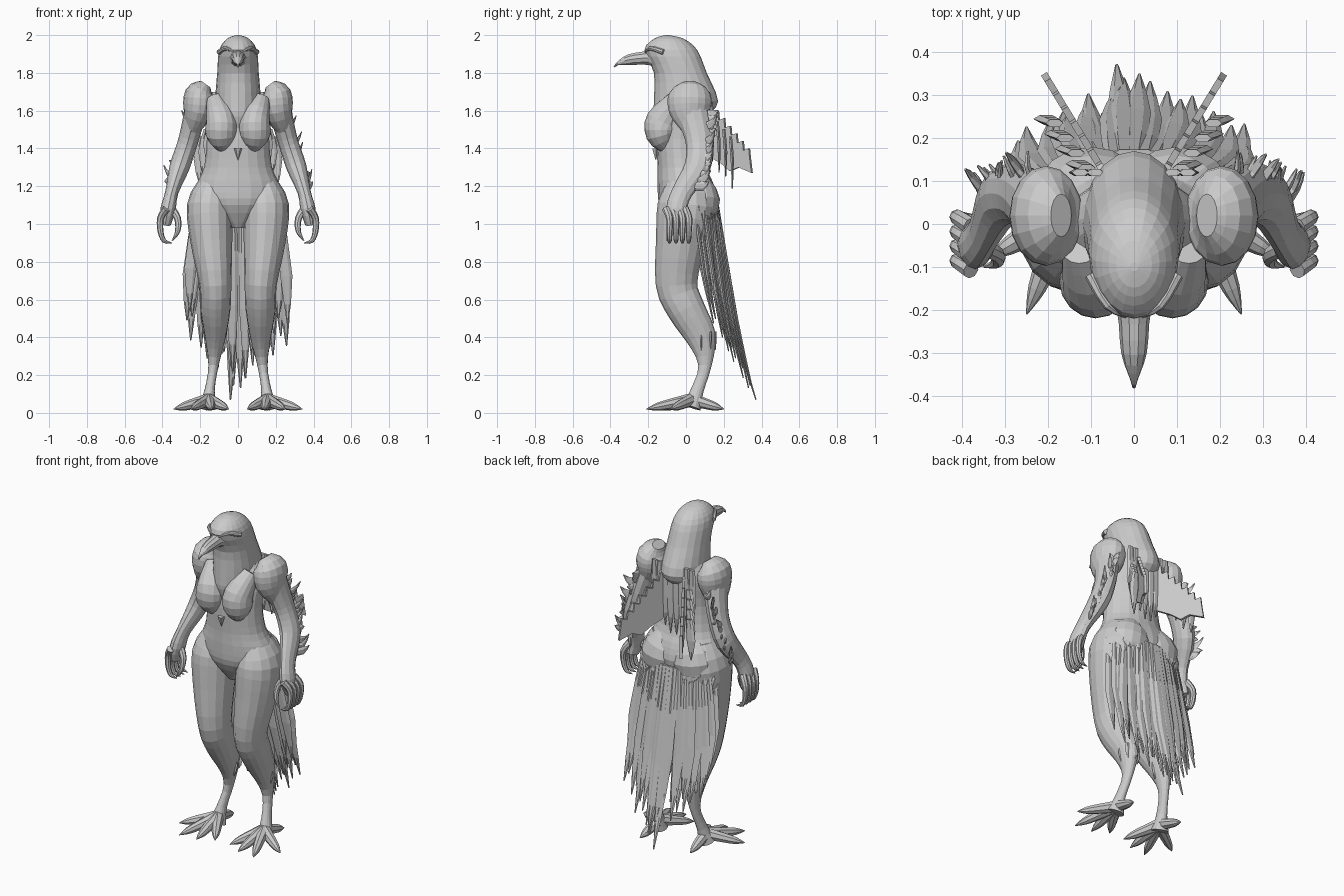
import bpy, bmesh, math, random
from mathutils import Vector

random.seed(4)
if "Cube" in bpy.data.objects:
    bpy.data.objects.remove(bpy.data.objects["Cube"])

grey = bpy.data.materials.new("plain grey")
grey.use_nodes = True
COLOUR = (0.6, 0.6, 0.6, 1)
grey.diffuse_color = COLOUR
grey.node_tree.nodes["Principled BSDF"].inputs["Base Color"].default_value = COLOUR
ACROSS, FORWARD, UP = Vector((1, 0, 0)), Vector((0, 1, 0)), Vector((0, 0, 1))
SIDES = {"left": 1, "right": -1}


def finish(name, bm):
    bmesh.ops.recalc_face_normals(bm, faces=bm.faces)
    mesh = bpy.data.meshes.new(name)
    bm.to_mesh(mesh)
    bm.free()
    mesh.materials.append(grey)
    part = bpy.data.objects.new(name, mesh)
    bpy.context.collection.objects.link(part)
    return part


def spline(rings, steps):
    """Smoothly interpolate rings of x, y, z, width, depth."""
    rings = [Vector(ring) for ring in rings]
    smooth = []
    for i, (before, after) in enumerate(zip(rings, rings[1:])):
        slope_in = (after - rings[max(i - 1, 0)]) / 2
        slope_out = (rings[min(i + 2, len(rings) - 1)] - before) / 2
        for k in range(steps):
            t = k / steps
            ease = t * t * (3 - 2 * t)
            smooth.append(before.lerp(after, ease) + slope_in * t * (1 - t)**2
                          - slope_out * t * t * (1 - t))
    return smooth + [rings[-1]]


def loft(name, rings, depth_axis=None, sides=16, steps=3):
    """Skin elliptical rings; without a depth axis they stay level."""
    path = spline(rings, steps)
    bm = bmesh.new()
    loops = []
    for i, ring in enumerate(path):
        wide, deep = ACROSS, FORWARD
        if depth_axis:
            tangent = (path[min(i + 1, len(path) - 1)] - path[max(i - 1, 0)]).to_3d()
            wide = depth_axis.cross(tangent).normalized()
            deep = tangent.cross(wide).normalized()
        angles = [math.tau * k / sides for k in range(sides)]
        loops.append([bm.verts.new(ring.to_3d() + wide * max(ring[3], .001) * math.cos(angle)
                                   + deep * max(ring[4], .001) * math.sin(angle)) for angle in angles])
    for lower, upper in zip(loops, loops[1:]):
        for k in range(sides):
            bm.faces.new((lower[k - 1], lower[k], upper[k], upper[k - 1]))
    bm.faces.new(loops[0])
    bm.faces.new(loops[-1])
    return finish(name, bm)


def pair(name, rings, depth_axis=FORWARD, **options):
    for label, side in SIDES.items():
        loft(f"{label}_{name}", [(side * x, *rest) for x, *rest in rings], depth_axis, **options)


def claw_rings(points, thickness):
    """Round rings whose radius shrinks ever faster towards a pointed tip."""
    last = len(points) - 1
    radii = [thickness * math.sqrt(1 - i / last) + .002 for i in range(last + 1)]
    return [(*point, radius, radius) for point, radius in zip(points, radii)]


def feather(name, root, mid, tip, width, depth_axis=FORWARD):
    thin = width / 3
    loft(name, [(*root, width * .7, thin), (*mid, width, thin), (*tip, thin / 3, thin / 3)],
         depth_axis, sides=6, steps=2)


def jitter(amount):
    return random.uniform(-amount, amount)


# Head and neck, given as y, z, width, depth
neck = [(-.05, 1.48, .05, .09), (-.03, 1.57, .1, .14), (0, 1.65, .12, .17),
        (-.03, 1.8, .11, .14), (-.08, 1.92, .1, .14), (-.09, 1.98, .06, .08), (-.1, 2, .01, .01)]
loft("head_and_neck", [(0, *ring) for ring in neck], sides=20)

# Hooked beak, with low brows running back from it
beak = [(-.14, 1.88, .07), (-.2, 1.88, .04), (-.3, 1.87, .03), (-.36, 1.85, .01), (-.38, 1.83, .004)]
loft("beak", [(0, y, z, size, size) for y, z, size in beak], UP, sides=10)
pair("brow", claw_rings([(.1, -.12, 1.91), (.06, -.19, 1.93), (.01, -.22, 1.9)], .013), UP, sides=8)

# Torso, given as y, z, width, depth
trunk = [(0, .98, .04, .07), (.01, 1.1, .2, .15), (0, 1.2, .22, .15), (-.02, 1.3, .18, .13),
         (-.03, 1.45, .165, .125), (-.01, 1.6, .17, .12), (.02, 1.72, .1, .1)]
loft("torso", [(0, *ring) for ring in trunk], sides=20)
pair("breast", [(.12, -.05, 1.66, .05, .05), (.09, -.12, 1.55, .08, .09),
                (.09, -.13, 1.47, .08, .08), (.08, -.09, 1.4, .03, .04)])
pair("buttock", [(.07, .05, 1.24, .07, .06), (.1, .07, 1.13, .13, .11), (.1, .05, 1, .1, .08)])
loft("pendant", claw_rings([(0, -.16, 1.4), (0, -.16, 1.34)], .02), FORWARD, sides=6)

# Legs bend forward at the knee and back at the hock
pair("leg", [(.13, 0, 1.23, .07, .1), (.15, 0, 1.1, .12, .15), (.14, -.03, .9, .11, .13),
             (.12, -.05, .68, .085, .11), (.12, 0, .55, .08, .1), (.12, .08, .4, .055, .08),
             (.13, .1, .25, .027, .035), (.15, .06, .12, .027, .034), (.16, .03, .03, .05, .05)])
toes = {"outer": (.25, -.21), "middle": (.14, -.2), "inner": (.05, -.15),
        "side": (.34, -.08), "rear": (.17, .2)}
for label, tip in toes.items():
    path = [(.155 + (tip[0] - .155) * t, .03 + (tip[1] - .03) * t, .07 - .05 * t)
            for t in (0, .4, .75, 1)]
    pair(label + "_toe", claw_rings(path, .033), UP, sides=8)

# Broad shoulders and arms held slightly away from the body
pair("shoulder", [(.17, .02, 1.74, .03, .05), (.2, .02, 1.69, .08, .11),
                  (.21, .02, 1.6, .08, .11), (.24, .04, 1.5, .04, .06)])
pair("arm", [(.21, .02, 1.64, .07, .09), (.24, .05, 1.53, .057, .08), (.27, .07, 1.42, .053, .07),
             (.31, .06, 1.3, .053, .07), (.35, -.02, 1.17, .035, .055),
             (.37, -.05, 1.08, .04, .055), (.385, -.04, 1, .03, .045)], sides=12)
# Curled clawed fingers
for i in range(4):
    y = .015 - i * .034
    finger = [(.38, y - .02, 1.08), (.41, y, 1.03), (.41, y, .96), (.39, y, .91), (.35, y, .9)]
    pair(f"finger_{i}", claw_rings(finger, .019), sides=8)
thumb = [(.36, -.05, 1.09), (.32, -.07, 1.03), (.32, -.09, .96), (.35, -.1, .91)]
pair("thumb", claw_rings(thumb, .02), sides=8)

for label, side in SIDES.items():
    # Ragged feathers trailing from the arm
    for i in range(14):
        t = i / 13
        root = Vector((side * (.23 + .12 * t), .08 - .05 * t, 1.58 - .38 * t))
        mid = root + Vector((side * .02 + jitter(.015), .055, 0))
        tip = mid + Vector((side * .015 + jitter(.02), .035, .03 + jitter(.04)))
        feather(f"{label}_arm_feather_{i}", root, mid, tip, .025, ACROSS)
    # Lumpy tufts around the hip
    for i in range(8):
        angle = math.radians(12 + 8 * i)
        root = Vector((side * .22 * math.cos(angle), .03 + .13 * math.sin(angle), 1.13 + jitter(.05)))
        mid = root + Vector((side * .02, .01, -.05))
        feather(f"{label}_hip_tuft_{i}", root, mid, mid + Vector((0, .01, -.05)), .026 + jitter(.01))
    # Shaggy cuff at the hock
    for i in range(5):
        angle = math.radians(55 * i - 20)
        root = Vector((side * (.12 + .04 * math.cos(angle)), .1 + .055 * math.sin(angle), .43))
        mid = root - UP * .05
        feather(f"{label}_hock_tuft_{i}", root, mid, mid - UP * (.05 + jitter(.02)), .022)

# Long tail: an outer fan and an inner layer that hangs forward at the sides
for layer, count, shift in (("outer", 19, 0), ("inner", 15, 1)):
    for i in range(count):
        t = 2 * i / (count - 1) - 1
        spread = abs(t)
        inset = shift * (.02 + .03 * spread)
        low = .13 + .32 * spread + shift * .06 + jitter(.06)
        root = Vector((.21 * t, .165 - .07 * t * t - inset, 1.1))
        tip = Vector((.27 * t + jitter(.02), .38 - .22 * low - .08 * spread - inset, low))
        mid = root.lerp(tip, .6) + Vector((.015 * t, jitter(.012) - .015, 0))
        feather(f"{layer}_tail_feather_{i}", root, mid, tip, .032)
feather("longest_tail_feather", (-.02, .16, 1.1), (-.03, .25, .5), (-.04, .37, .07), .035)

# Torn wing stumps with stepped edges, spreading from the upper back
for label, side in SIDES.items():
    outline = [(0, 1.36), (0, 1.66)]
    for i in range(7):
        reach = i / 7
        top = 1.64 - .28 * reach
        outline += [(reach + .08, top), (reach + .1, top - .05)]
    outline += [(1, 1.27), (.7, 1.3), (.5, 1.28), (.3, 1.32)]
    bm = bmesh.new()
    bm.faces.new([bm.verts.new((side * (.07 + .14 * reach), .12 + .23 * reach, z))
                  for reach, z in outline])
    wing = finish(f"{label}_wing_stump", bm)
    thick = wing.modifiers.new("thickness", "SOLIDIFY")
    thick.thickness, thick.offset = .016, 0
    # Loose coverts along the stump and hanging shreds beside the spine
    for i in range(4):
        root = Vector((side * (.11 + .025 * i), .13 + .035 * i, 1.58 - .04 * i))
        mid = root + Vector((side * .02, .01, -.12))
        feather(f"{label}_covert_{i}", root, mid, mid - UP * (.13 + jitter(.03)), .03)
        root = Vector((side * (.02 + .035 * i), .12, 1.7))
        mid = root - UP * .2
        feather(f"{label}_back_shred_{i}", root, mid, mid - UP * (.22 - .04 * i), .028)
